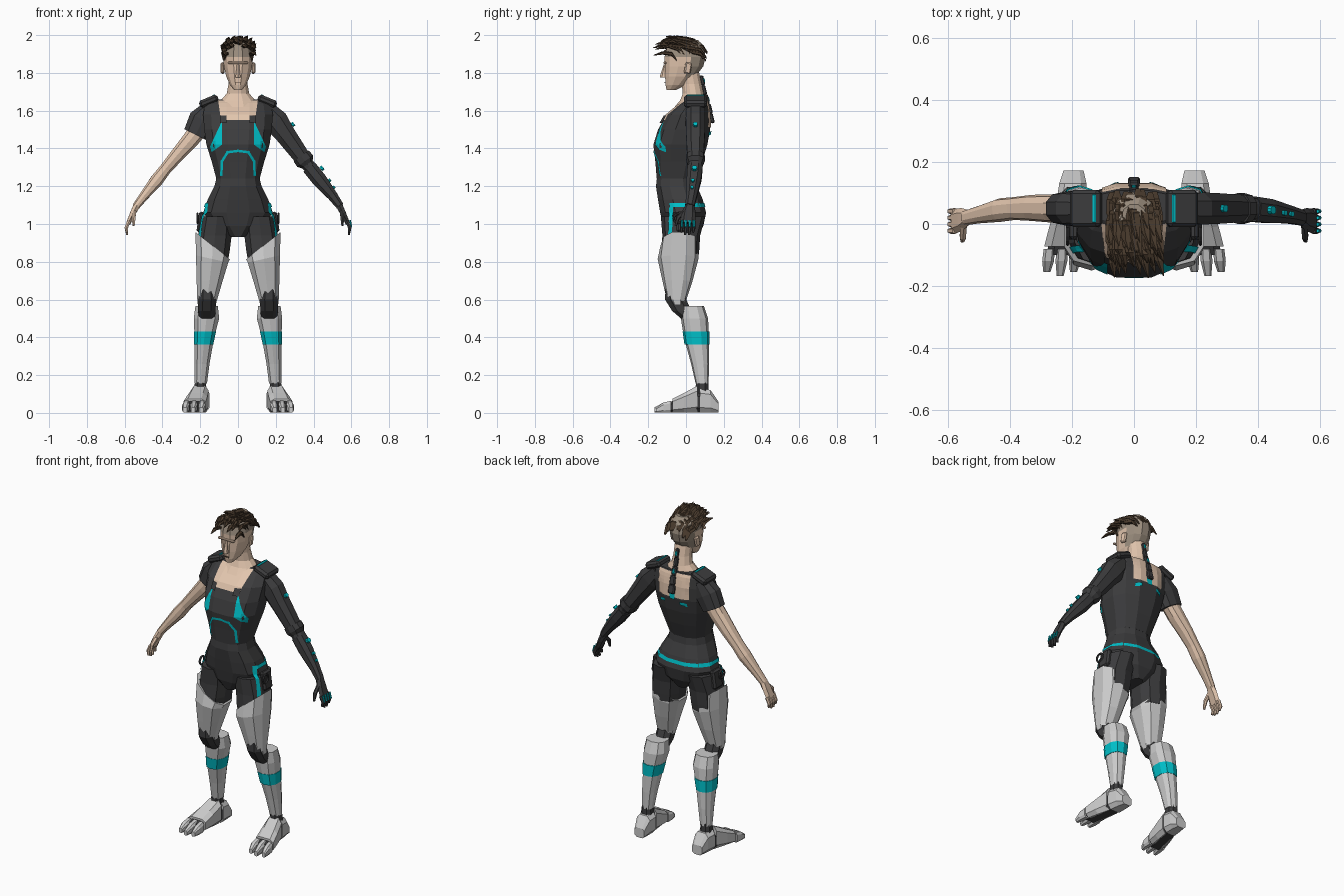
import bpy, bmesh, random
from math import sin, cos, pi, radians, sqrt, copysign
from mathutils import Vector, Matrix, Euler
from mathutils.bvhtree import BVHTree

random.seed(4)


def mat(name, *rgb):
    m = bpy.data.materials.new(name)
    m.diffuse_color = (*rgb, 1)
    return m


SUIT = mat("suit", .045, .045, .047)
SKIN = mat("skin", .76, .56, .42)
CYAN = mat("cyan", .0, .52, .58)
HAIR = mat("hair", .07, .045, .027)
SHAVED = mat("shaved", .33, .27, .21)


def finish(name, bm, mats, mirror=False):
    me = bpy.data.meshes.new(name)
    bm.to_mesh(me)
    bm.free()
    ob = bpy.data.objects.new(name, me)
    bpy.context.collection.objects.link(ob)
    for m in mats:
        if m:
            me.materials.append(m)
    if mirror:
        ob.modifiers.new("mirror", 'MIRROR').use_mirror_merge = False
    return ob


def loft(name, tracks, m=None, n=10, axis=None, p=2.4, mirror=False, paint=None):
    """Skin rings (x, y, z, a, b, slope); several tracks make one object."""
    bm = bmesh.new()
    for rings in tracks:
        P = [Vector(r[:3]) for r in rings]
        loops = []
        for i, r in enumerate(rings):
            t = {'z': Vector((0, 0, 1)), 'y': Vector((0, -1, 0))}.get(axis)
            if t is None:
                t = (P[min(i + 1, len(P) - 1)] - P[max(i - 1, 0)]).normalized()
            ref = Vector((0, 0, 1)) if abs(t.y) > .8 else Vector((0, 1, 0))
            side = ref.cross(t).normalized()
            up = t.cross(side)
            slope = r[5] if len(r) > 5 else 0
            loop = []
            for k in range(n):
                ang = 2 * pi * (k + .5) / n
                c, s = (copysign(abs(f) ** (2 / p), f) for f in (cos(ang), sin(ang)))
                v = P[i] + side * r[3] * c + up * r[4] * s
                v.z += slope * c
                loop.append(bm.verts.new(v))
            loops.append(loop)
        for A, B in zip(loops, loops[1:]):
            for k in range(n):
                bm.faces.new((A[k], A[(k + 1) % n], B[(k + 1) % n], B[k]))
        bm.faces.new(loops[0])
        bm.faces.new(loops[-1])
    bmesh.ops.recalc_face_normals(bm, faces=bm.faces)
    mats = [m]
    if paint:
        mats.append(paint[0])
        for f in bm.faces:
            f.material_index = int(paint[1](f.calc_center_median()))
    return finish(name, bm, mats, mirror)


def box(name, loc, size, m=None, rot=(0, 0, 0), mirror=False, bevel=.006):
    bm = bmesh.new()
    bmesh.ops.create_cube(bm, size=1, matrix=Matrix.Diagonal((*size, 1)))
    bmesh.ops.bevel(bm, geom=bm.edges[:], offset=bevel, segments=1, affect='EDGES')
    R = Euler([radians(a) for a in rot]).to_matrix().to_4x4()
    bm.transform(Matrix.Translation(loc) @ R)
    return finish(name, bm, [m], mirror)


def strip(pts, w):
    """Quads of width w along a 2D path."""
    out = []
    for a, b in zip(pts, pts[1:]):
        a, b = Vector(a), Vector(b)
        d = (b - a).normalized() * w / 2
        q = Vector((-d.y, d.x))
        out.append([a - d + q, a - d - q, b + d - q, b + d + q])
    return out


def decal(name, polys, view, targets, m, mirror=False, lift=.004):
    """Project flat outlines from a view direction onto target surfaces."""
    place, d = {'front': (lambda u, v: Vector((u, -1, v)), Vector((0, 1, 0))),
                'back': (lambda u, v: Vector((u, 1, v)), Vector((0, -1, 0))),
                'side': (lambda u, v: Vector((1, u, v)), Vector((-1, 0, 0)))}[view]
    trees = [BVHTree.FromPolygons([v.co for v in o.data.vertices],
                                  [f.vertices[:] for f in o.data.polygons]) for o in targets]
    bm = bmesh.new()
    for poly in polys:
        bm.faces.new([bm.verts.new(place(*q)) for q in poly])
    across = Vector((0, 1, 0)) if view == 'side' else Vector((1, 0, 0))
    for no, lo in ((across, -.22), (Vector((0, 0, 1)), .9)):
        for i in range(42):
            bmesh.ops.bisect_plane(bm, geom=bm.verts[:] + bm.edges[:] + bm.faces[:],
                                   plane_co=no * (lo + i * .02), plane_no=no)
    for v in bm.verts[:]:
        hits = [h for h in (t.ray_cast(v.co, d) for t in trees) if h[0]]
        if hits:
            v.co = min(hits, key=lambda h: h[3])[0] - d * lift
        else:
            bm.verts.remove(v)
    bm.normal_update()
    bmesh.ops.reverse_faces(bm, faces=[f for f in bm.faces if f.normal.dot(d) > 0])
    return finish(name, bm, [m], mirror)


# Torso and pelvis
chest = loft("torso", [[(0, -.05, 1.24, .118, .108), (0, -.038, 1.33, .143, .128),
                        (0, -.03, 1.42, .172, .147), (0, -.01, 1.5, .184, .142),
                        (0, .012, 1.58, .19, .118), (0, .04, 1.635, .18, .08),
                        (0, .055, 1.66, .14, .055)]], SUIT, 12, 'z')
pelvis = loft("pelvis", [[(0, -.02, .93, .04, .08), (0, -.015, .99, .14, .11),
                          (0, -.015, 1.06, .19, .125), (0, -.03, 1.13, .165, .122),
                          (0, -.05, 1.2, .128, .112), (0, -.05, 1.26, .114, .105)]],
              SUIT, 12, 'z')

# Neck, collarbone skin and head
loft("neck", [[(0, .02, 1.6, .13, .1), (0, .035, 1.655, .095, .068), (0, .038, 1.69, .062, .057),
               (0, .03, 1.74, .052, .054), (0, .015, 1.81, .052, .055)]], SKIN, 12, 'z', 2)
decal("neckline_front", [[(-.09, 1.55), (.09, 1.55), (.105, 1.655), (-.105, 1.655)]],
      'front', [chest], SKIN)
decal("neckline_back", [[(-.1, 1.51), (.1, 1.51), (.105, 1.655), (-.105, 1.655)]],
      'back', [chest], SKIN)
loft("head", [[(0, -.078, 1.71, .022, .026), (0, -.055, 1.735, .043, .055),
               (0, -.03, 1.78, .064, .083), (0, -.01, 1.835, .077, .105),
               (0, -.005, 1.885, .081, .112), (0, -.003, 1.94, .074, .1),
               (0, 0, 1.975, .045, .065)]], SKIN, 12, 'z', 2.2,
     paint=(SHAVED, lambda c: c.z > 1.8 and c.y > .02 or c.z > 1.91))
loft("nose", [[(0, -.112, 1.775, .016, .026), (0, -.112, 1.79, .013, .024),
               (0, -.108, 1.845, .007, .01)]], SKIN, 6, 'z')
box("brow", (0, -.112, 1.853), (.11, .016, .012), SKIN, bevel=.004)
box("mouth", (0, -.112, 1.748), (.03, .008, .004), HAIR, bevel=.001)
box("ear", (.082, .01, 1.825), (.016, .035, .06), SKIN, (-10, 0, 12), True)

# Hair: forward-swept tapered locks over the crown
locks = []
for j in range(8):
    for i in range(8):
        x = -.068 + .0195 * i + random.uniform(-.006, .006)
        y = .085 - .023 * j + random.uniform(-.008, .008)
        z = 1.865 + .11 * sqrt(max(.08, 1 - (x / .09) ** 2 - (y / .12) ** 2))
        lift = random.uniform(.004, .022)
        tip = min(z + lift - (.012 if j > 4 else -.012), 1.996)
        locks.append([(x, y + .025, z - .03, .008, .006), (x, y, min(z + .004, 1.98), .017, .011),
                      (x * 1.12 + .004, y - .045, min(z + lift, 1.984), .014, .009),
                      (x * 1.18 + .012, y - random.uniform(.07, .095), tip, .002, .002)])
loft("hair", locks, HAIR, 5, 'y', 2)

# Chest, belly, hip and back markings
decal("chest_light", [[(.085, 1.545), (.085, 1.42), (.14, 1.38), (.148, 1.41)]],
      'front', [chest], CYAN, True)
decal("belly_arch", strip([(-.088, 1.26), (-.086, 1.33), (-.055, 1.38), (0, 1.387),
                           (.055, 1.38), (.086, 1.33), (.088, 1.26)], .013), 'front', [chest], CYAN)
decal("strap_tab", [[(.06, 1.535), (.095, 1.535), (.095, 1.575), (.06, 1.575)]],
      'front', [chest], SUIT, True, .012)
decal("belt_back", strip([(-.165, 1.1), (.165, 1.1)], .02), 'back', [pelvis], CYAN)
decal("back_light", [[(-.018, 1.5), (.018, 1.5), (.018, 1.54), (-.018, 1.54)],
                     [(.05, 1.475), (.09, 1.465), (.09, 1.485), (.05, 1.495)],
                     [(-.05, 1.475), (-.09, 1.465), (-.09, 1.485), (-.05, 1.495)]],
      'back', [chest], CYAN, lift=.008)
for i, (y, z) in enumerate([(.136, 1.56), (.126, 1.61), (.11, 1.66), (.096, 1.71), (.086, 1.76)]):
    box("spine_link", (0, y, z), (.04 - i * .005, .022, .054), SUIT, (14, 0, 0))
    if i in (2, 4):
        box("spine_light", (0, y + .008, z), (.014, .012, .025), CYAN, (14, 0, 0), bevel=.003)

# Shoulder pads
box("shoulder_pad", (.155, .05, 1.65), (.105, .12, .04), SUIT, (0, 22, 0), True, .012)
box("shoulder_light", (.128, .05, 1.681), (.012, .09, .008), CYAN, (0, 22, 0), True, .002)


def hand(name, s, m):
    """Palm, four fingers and a thumb."""
    t = [[(s * .535, .022, 1.1, .02, .024), (s * .555, .015, 1.06, .017, .037),
          (s * .58, .008, 1.005, .013, .04)]]
    for k in range(4):
        y = -.022 + k * .021
        end = .955 if k in (0, 3) else .943
        t.append([(s * .576, y, 1.015, .011, .01), (s * .592, y, .98, .01, .0095),
                  (s * .587, y - .004, end, .006, .006)])
    t.append([(s * .55, -.005, 1.065, .012, .014), (s * .552, -.042, 1.035, .011, .011),
              (s * .553, -.055, .99, .006, .006)])
    loft(name, t, m, 6)


# Bare arm with short sleeve
loft("sleeve", [[(-.14, .05, 1.615, .05, .05), (-.185, .05, 1.55, .08, .058),
                 (-.224, .05, 1.472, .07, .054)]], SUIT, 10)
loft("bare_arm", [[(-.2, .05, 1.51, .05, .045), (-.26, .05, 1.435, .046, .046),
                   (-.33, .052, 1.355, .038, .042), (-.385, .05, 1.29, .033, .037),
                   (-.43, .045, 1.232, .036, .038), (-.5, .03, 1.145, .025, .028),
                   (-.542, .02, 1.09, .02, .024)]], SKIN, 10)
hand("bare_hand", -1, SKIN)

# Armoured arm
loft("upper_arm_armour", [[(.14, .05, 1.615, .05, .05), (.2, .05, 1.545, .07, .055),
                           (.25, .05, 1.475, .058, .053), (.345, .05, 1.345, .046, .046)]], SUIT, 8)
loft("elbow", [[(.335, .05, 1.36, .052, .05), (.355, .05, 1.333, .054, .05),
                (.368, .05, 1.315, .036, .04), (.385, .048, 1.295, .036, .038)]], SUIT, 10)
loft("forearm_armour", [[(.378, .048, 1.3, .042, .043), (.43, .042, 1.235, .042, .041),
                         (.5, .03, 1.15, .029, .03), (.54, .02, 1.095, .022, .026)]], SUIT, 8)
hand("armoured_hand", 1, SUIT)
dots = [(.284, .05, 1.522, .013), (.438, .045, 1.29, .014), (.478, .036, 1.225, .009), (.5, .032, 1.188, .009)]
loft("arm_lights", [[(x, y, z, r, r), (x + .012, y, z + .01, r, r)] for x, y, z, r in dots],
     CYAN, 8, p=2)
loft("knuckle_lights", [[(.592, -.022 + k * .021, 1.02, .005, .006), (.601, -.022 + k * .021, .985, .004, .006)]
                        for k in range(4)], CYAN, 5)

# Shorts with hip stripe and pouch
shorts = loft("shorts_leg", [[(.13, -.03, .815, .082, .095), (.128, -.03, .86, .088, .1),
                              (.122, -.025, .94, .092, .1), (.11, -.015, 1.04, .085, .118)]],
              SUIT, 10, 'z', mirror=True)
decal("hip_stripe", strip([(-.085, .93), (-.078, 1.1), (.085, 1.1)], .02), 'side',
      [pelvis, shorts], CYAN, True, .006)
box("hip_pouch", (.198, -.01, 1.01), (.03, .08, .11), SUIT, (0, -8, 0), True, .01)
bpy.ops.mesh.primitive_torus_add(major_segments=12, minor_segments=6, major_radius=.025,
                                 minor_radius=.006, location=(.214, -.04, 1.03), rotation=(0, pi / 2, 0))
ring = bpy.context.object
ring.name = "hip_ring"
bpy.ops.object.transform_apply()
ring.data.materials.append(SUIT)
ring.modifiers.new("mirror", 'MIRROR')

# Leg armour: thigh shell rises to a point on the outside
loft("thigh_armour", [[(.134, -.035, .885, .095, .1, .075), (.137, -.042, .815, .089, .108, .02),
                       (.15, -.045, .7, .072, .08), (.163, -.05, .6, .055, .052),
                       (.165, -.045, .575, .05, .042)]], None, 10, 'z', mirror=True)
loft("knee_joint", [[(.164, -.06, .655, .045, .052), (.164, -.055, .6, .05, .06),
                     (.165, -.022, .54, .05, .055), (.165, .02, .5, .045, .05)]],
     SUIT, 8, 'z', mirror=True)
loft("shin_armour", [[(.166, .035, .565, .062, .06), (.167, .045, .5, .07, .072),
                      (.178, .055, .4, .054, .066), (.19, .075, .26, .041, .048),
                      (.197, .085, .155, .034, .034)]], None, 10, 'z', mirror=True)
loft("shin_light", [[(.182, .058, .362, .053, .066), (.175, .053, .43, .061, .071)]],
     CYAN, 10, 'z', mirror=True)
loft("ankle", [[(.2, .085, .08, .04, .04), (.199, .085, .17, .03, .034)]], SUIT, 8, 'z', mirror=True)

# Feet: heel, instep and three toes over a dark core
loft("heel", [[(.195, .172, .03, .034, .03), (.197, .13, .062, .046, .062),
               (.2, .075, .066, .052, .066)]], None, 8, 'y', 3.5, True)
loft("foot_core", [[(.2, .09, .06, .045, .06), (.215, 0, .047, .05, .047),
                    (.235, -.1, .026, .05, .026)]], SUIT, 8, 'y', 3, True)
loft("instep", [[(.203, .062, .074, .05, .074), (.218, -.01, .054, .058, .054),
                 (.23, -.072, .038, .062, .038)]], None, 8, 'y', 3.5, True)
loft("toes", [[(.232 + k * .041, -.08, .033, .019, .033), (.234 + k * .043, -.12, .028, .02, .028),
               (.238 + k * .043, -.155 - .012 * (k == 0), .015, .012, .015)] for k in (-1, 0, 1)],
     None, 8, 'y', 3, True)
